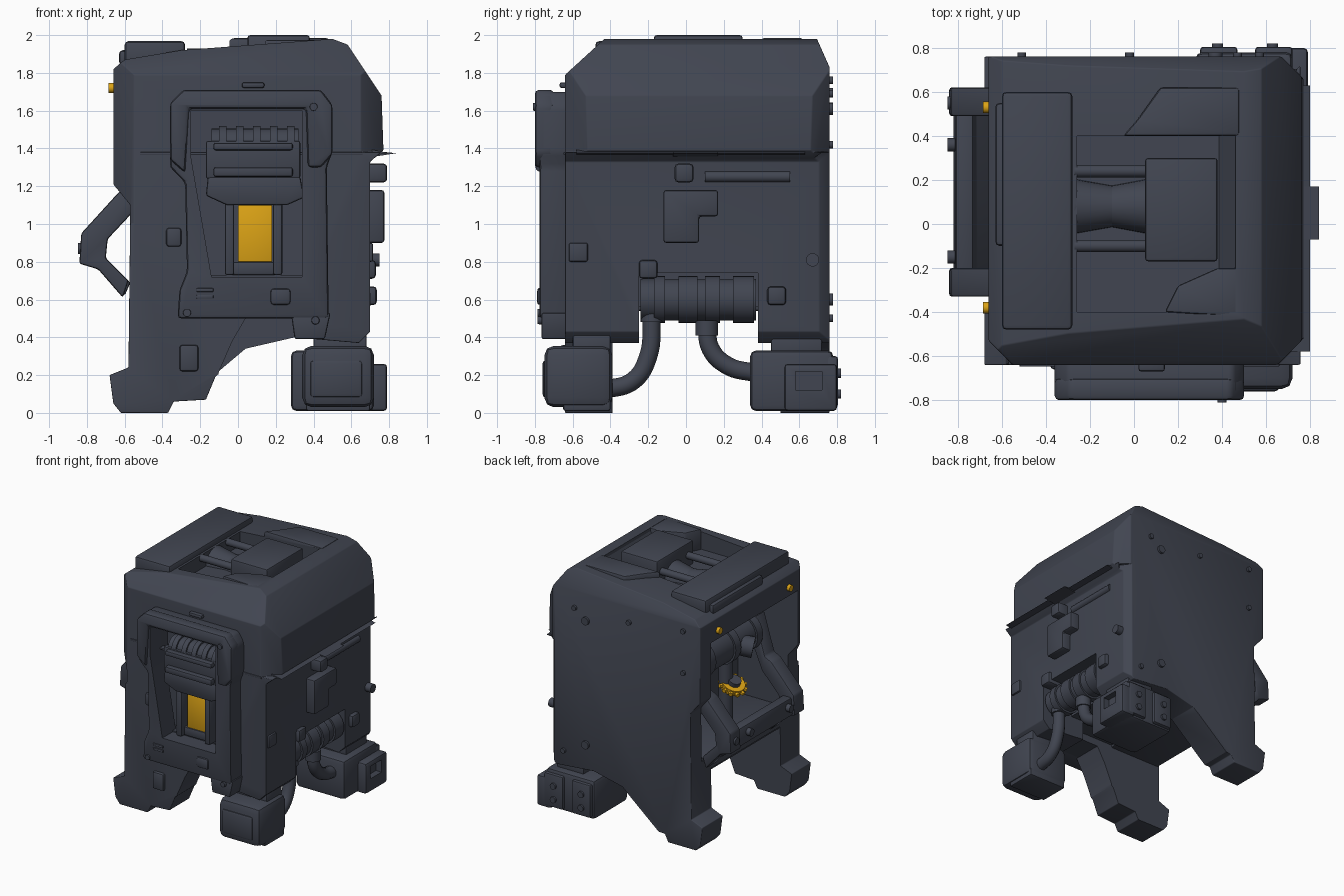
import bpy, bmesh, math
from mathutils import Vector

def material(name, rgb):
    m = bpy.data.materials.new(name)
    m.diffuse_color = (*rgb, 1)
    return m

GREY = material("dark slate", (0.053, 0.060, 0.082))
GOLD = material("amber yellow", (0.72, 0.37, 0.008))

def finish(name, bm, mat=GREY):
    bmesh.ops.recalc_face_normals(bm, faces=bm.faces)
    me = bpy.data.meshes.new(name)
    bm.to_mesh(me)
    bm.free()
    me.materials.append(mat)
    ob = bpy.data.objects.new(name, me)
    bpy.context.collection.objects.link(ob)
    return ob

def prism(name, pts, axis, a, b, bevel=0.0, mat=GREY, seg=2):
    """Extrude a profile along an axis; pts are the two other coordinates in order."""
    place = {'x': lambda p, t: (t, p[0], p[1]), 'y': lambda p, t: (p[0], t, p[1]),
             'z': lambda p, t: (p[0], p[1], t)}[axis]
    bm = bmesh.new()
    lo = [bm.verts.new(place(p, a)) for p in pts]
    hi = [bm.verts.new(place(p, b)) for p in pts]
    bm.faces.new(lo)
    bm.faces.new(hi)
    n = len(pts)
    for i in range(n):
        bm.faces.new((lo[i], lo[(i + 1) % n], hi[(i + 1) % n], hi[i]))
    bmesh.ops.recalc_face_normals(bm, faces=bm.faces)
    if bevel:
        bmesh.ops.bevel(bm, geom=bm.edges[:], offset=bevel, segments=seg, profile=0.5,
                        affect='EDGES', clamp_overlap=True)
    return finish(name, bm, mat)

def box(name, x0, x1, y0, y1, z0, z1, bevel=0.012, mat=GREY):
    return prism(name, [(x0, y0), (x1, y0), (x1, y1), (x0, y1)], 'z', z0, z1, bevel, mat)

def cyl(name, p0, p1, r, mat=GREY, sides=24, r2=None):
    p0, p1 = Vector(p0), Vector(p1)
    d = p1 - p0
    bm = bmesh.new()
    bmesh.ops.create_cone(bm, cap_ends=True, segments=sides, radius1=r,
                          radius2=r if r2 is None else r2, depth=d.length)
    bm.transform(d.to_track_quat('Z', 'Y').to_matrix().to_4x4())
    bmesh.ops.translate(bm, verts=bm.verts, vec=(p0 + p1) / 2)
    return finish(name, bm, mat)

def select(ob):
    bpy.ops.object.select_all(action='DESELECT')
    ob.select_set(True)
    bpy.context.view_layer.objects.active = ob

def boolean(ob, cutter, op='DIFFERENCE'):
    m = ob.modifiers.new("cut", 'BOOLEAN')
    m.object, m.operation, m.solver = cutter, op, 'EXACT'
    select(ob)
    bpy.ops.object.modifier_apply(modifier=m.name)
    bpy.data.objects.remove(cutter)

def tube(name, pts, r):
    cu = bpy.data.curves.new(name, 'CURVE')
    cu.dimensions, cu.bevel_depth, cu.bevel_resolution, cu.use_fill_caps = '3D', r, 4, True
    sp = cu.splines.new('BEZIER')
    sp.bezier_points.add(len(pts) - 1)
    for bp, p in zip(sp.bezier_points, pts):
        bp.co = p
        bp.handle_left_type = bp.handle_right_type = 'AUTO'
    ob = bpy.data.objects.new(name, cu)
    bpy.context.collection.objects.link(ob)
    cu.materials.append(GREY)
    select(ob)
    bpy.ops.object.convert(target='MESH')

# Main housing: front profile crossed with side profile
body = prism("housing", [(-0.68, 0.2), (-0.66, 0.05), (-0.62, 0.0), (-0.37, 0.0), (-0.34, 0.06),
    (-0.17, 0.07), (-0.12, 0.19), (0.04, 0.34), (0.3, 0.4), (0.64, 0.37), (0.70, 0.43),
    (0.70, 1.33), (0.77, 1.39), (0.76, 1.68), (0.58, 1.95), (0.5, 1.98), (-0.3, 1.92),
    (-0.6, 1.87), (-0.66, 1.82), (-0.66, 1.21), (-0.57, 1.1), (-0.58, 0.24)], 'y', -0.9, 0.9)
boolean(body, prism("side_profile", [(-0.64, -0.1), (-0.64, 1.79), (-0.3, 2.1), (0.64, 2.1),
    (0.76, 1.83), (0.76, -0.1)], 'x', -1, 1), 'INTERSECT')
# Chamfered corners of the upper shell and the rear right corner
for z, tri in [(1.0, [(-0.68, -0.51), (-0.51, -0.68), (-0.8, -0.8)]),
               (1.38, [(0.79, -0.50), (0.61, -0.68), (0.9, -0.8)]),
               (1.38, [(0.79, 0.64), (0.65, 0.78), (0.9, 0.9)]),
               (0.0, [(0.72, 0.68), (0.64, 0.78), (0.9, 0.9)])]:
    boolean(body, prism("cutter", tri, 'z', z, 2.3 if z else 1.38))
bev = body.modifiers.new("round", 'BEVEL')
bev.width, bev.segments, bev.limit_method, bev.angle_limit = 0.035, 3, 'ANGLE', math.radians(25)
select(body)
bpy.ops.object.modifier_apply(modifier="round")
# Openings: leg gap, belly, pipe bay, left hatch bay, top well, front recess
for c in [(-1, 1, -0.39, 0.5, -0.2, 0.365), (-1, 1, -0.25, 0.38, -0.2, 0.56),
          (-1, 0.3, -0.39, 0.5, -0.2, 0.56),
          (0.42, 1, -0.25, 0.38, 0.3, 0.74), (-1, -0.12, -0.5, 0.62, 0.66, 1.65),
          (-0.26, 0.46, -0.4, 0.4, 1.81, 2.3), (-0.25, 0.35, -0.9, -0.55, 0.73, 1.6)]:
    boolean(body, box("cutter", *c, bevel=0))
# Inner slopes of the front and back left legs
boolean(body, prism("cutter", [(0.3, -0.1), (0.3, 0.5), (0.04, 0.5), (-0.03, 0.38), (-0.1, 0.22),
                               (-0.14, 0.07), (-0.15, -0.1)], 'y', -0.9, -0.35))
boolean(body, prism("cutter", [(0.3, 0.40), (0.04, 0.34), (-0.28, 0.07), (-0.40, -0.02),
                               (0.3, -0.1)], 'y', 0.3, 0.9))
prism("shell_skirt", [(0.68, 1.36), (0.80, 1.375), (0.68, 1.40)], 'y', -0.58, 0.63)
prism("skirt_tip", [(0.68, 1.35), (0.84, 1.375), (0.68, 1.39)], 'y', -0.07, 0.17)
box("shell_seam_front", -0.52, 0.66, -0.648, -0.6, 1.365, 1.38, 0.004)

# Front panel with its opening
panel = prism("front_panel", [(-0.32, 0.5), (0.48, 0.5), (0.47, 1.3), (0.5, 1.38), (0.5, 1.62),
    (0.45, 1.7), (-0.3, 1.7), (-0.36, 1.62), (-0.36, 1.3), (-0.28, 1.22), (-0.27, 0.75),
    (-0.31, 0.65)], 'y', -0.775, -0.6, 0.02)
boolean(panel, prism("cutter", [(-0.14, 0.72), (0.34, 0.72), (0.34, 1.6), (-0.25, 1.6),
                                (-0.25, 1.36)], 'y', -0.9, -0.5))
prism("panel_apron", [(0.3, 0.39), (0.46, 0.39), (0.49, 0.53), (0.28, 0.53)],
      'y', -0.765, -0.6, 0.012)
prism("panel_hood", [(-0.36, 1.34), (-0.28, 1.27), (-0.26, 1.61), (0.36, 1.61), (0.37, 1.3),
    (0.44, 1.3), (0.5, 1.37), (0.5, 1.63), (0.44, 1.71), (-0.29, 1.71), (-0.36, 1.64)],
      'y', -0.80, -0.7, 0.02)
# Dispenser inside the recess
cyl("dispenser_roll", (-0.14, -0.62, 1.42), (0.32, -0.62, 1.42), 0.085)
for i in range(5):
    cyl("roll_ring", (-0.1 + 0.09 * i, -0.62, 1.42), (-0.06 + 0.09 * i, -0.62, 1.42), 0.098)
box("dispenser_head", -0.17, 0.33, -0.72, -0.55, 1.24, 1.44)
box("head_upper_lip", -0.13, 0.29, -0.76, -0.7, 1.39, 1.43)
box("head_lower_lip", -0.13, 0.29, -0.76, -0.7, 1.25, 1.3)
prism("dispenser_jaw", [(-0.16, 1.25), (0.33, 1.25), (0.35, 1.14), (0.26, 1.1), (-0.06, 1.1),
                        (-0.17, 1.15)], 'y', -0.72, -0.55, 0.012)
for x in (-0.07, 0.185):
    box("tray_rail", x, x + 0.05, -0.7, -0.54, 0.73, 1.11)
box("tray_base", -0.05, 0.23, -0.66, -0.54, 0.73, 0.8)
box("yellow_strip", 0.0, 0.18, -0.655, -0.56, 0.8, 1.1, 0.004, GOLD)
# Front fittings
box("front_button", 0.17, 0.28, -0.79, -0.7, 0.57, 0.66, 0.02)
for z in (0.605, 0.64):
    box("vent_slat", -0.22, -0.13, -0.785, -0.76, z, z + 0.02, 0.005)
box("left_button", -0.38, -0.3, -0.66, -0.6, 0.88, 0.98, 0.015)
box("leg_latch", -0.31, -0.21, -0.665, -0.6, 0.22, 0.36, 0.015)
box("brow_tab", 0.02, 0.14, -0.67, -0.6, 1.72, 1.75)
for x, y, z in [(0.4, -0.81, 1.62), (-0.27, -0.785, 0.53), (0.41, -0.785, 0.49)]:
    cyl("panel_bolt", (x, -0.7, z), (x, y, z), 0.028, r2=0.02)

# Top: left slab, well box, rods and waisted spool
box("top_slab", -0.6, -0.28, -0.48, 0.6, 1.82, 1.968, 0.02)
box("slab_tab", -0.63, -0.5, -0.1, 0.55, 1.84, 1.92, 0.02)
box("well_box", 0.05, 0.38, -0.17, 0.3, 1.78, 2.0, 0.015)
for y in (-0.1, 0.24):
    cyl("well_rod", (-0.27, y, 1.9), (0.06, y, 1.9), 0.028)
cyl("spool_left", (-0.27, 0.08, 1.8), (-0.1, 0.08, 1.8), 0.125, r2=0.095)
cyl("spool_right", (-0.1, 0.08, 1.8), (0.06, 0.08, 1.8), 0.095, r2=0.125)
prism("top_rim_back", [(-0.05, 0.4), (0.48, 0.4), (0.48, 0.62), (0.12, 0.62), (0.02, 0.48)],
      'z', 1.9, 1.985, 0.015)
prism("top_rim_front", [(0.14, -0.4), (0.2, -0.28), (0.38, -0.2), (0.48, -0.2), (0.48, -0.42)],
      'z', 1.78, 1.975, 0.012)
prism("well_slope", [(0.38, 1.8), (0.52, 1.8), (0.52, 1.96), (0.47, 1.97)], 'y', -0.4, 0.4)

# Left bay: hatch frame with arms, motor, yellow gear and lamps
for y in (-0.33, 0.49):
    prism("hatch_arm", [(-0.36, 1.50), (-0.48, 1.5), (-0.57, 1.2), (-0.63, 1.17), (-0.83, 0.95),
        (-0.84, 0.79), (-0.74, 0.76), (-0.61, 0.61), (-0.58, 0.7), (-0.7, 0.82), (-0.69, 0.92),
        (-0.54, 1.08)], 'y', y, y + 0.13, 0.012)
prism("hatch_tray", [(-0.81, 0.93), (-0.82, 0.79), (-0.74, 0.76), (-0.60, 0.62), (-0.57, 0.69),
    (-0.72, 0.84), (-0.73, 0.93)], 'y', -0.28, 0.58, 0.012)
for y in (-0.15, 0.36, 0.55):
    cyl("hatch_knob", (-0.8, y, 0.87), (-0.848, y, 0.87), 0.03)
box("bay_floor", -0.57, -0.1, -0.5, 0.62, 0.54, 0.68)
cyl("motor", (-0.4, -0.2, 1.38), (-0.4, 0.5, 1.38), 0.14)
for y in (-0.2, 0.08, 0.4):
    cyl("motor_band", (-0.4, y, 1.38), (-0.4, y + 0.07, 1.38), 0.155)
cyl("motor_port", (-0.4, 0.06, 1.38), (-0.58, -0.04, 1.34), 0.08)
cyl("motor_stem", (-0.40, 0.06, 0.68), (-0.40, 0.06, 1.4), 0.055)
tilt = Vector((-0.42, 0.1, 0.9)).normalized()
hub = Vector((-0.45, 0.04, 1.03))
side = tilt.cross(Vector((0, 1, 0))).normalized()
cyl("gear_hub", hub - tilt * 0.05, hub + tilt * 0.06, 0.05)
cyl("yellow_gear", hub - tilt * 0.025, hub + tilt * 0.025, 0.09, GOLD)
for i in range(12):
    a = i * math.tau / 12
    d = side * math.cos(a) + tilt.cross(side) * math.sin(a)
    cyl("gear_tooth", hub + d * 0.08, hub + d * 0.11, 0.018, GOLD, 6)
for y in (-0.38, 0.53):
    cyl("yellow_lamp", (-0.64, y, 1.72), (-0.685, y, 1.72), 0.026, GOLD, 16)

# Right side: pipe bay with canister and hoses
cyl("canister", (0.58, -0.24, 0.6), (0.58, 0.37, 0.6), 0.11)
for y, w in [(-0.17, 0.06), (-0.04, 0.1), (0.1, 0.08), (0.25, 0.11)]:
    cyl("canister_band", (0.58, y, 0.6), (0.58, y + w, 0.6), 0.125)
box("canister_clamp", 0.52, 0.73, -0.25, -0.15, 0.71, 0.81, 0.02)
for y, z in [(-0.18, 0.52), (0.11, 0.45)]:
    cyl("hose_collar", (0.6, y, z - 0.04), (0.6, y, z + 0.04), 0.06)
tube("front_hose", [(0.6, -0.18, 0.52), (0.6, -0.2, 0.3), (0.6, -0.28, 0.17), (0.6, -0.44, 0.12)], 0.048)
tube("rear_hose", [(0.6, 0.11, 0.48), (0.6, 0.13, 0.34), (0.6, 0.22, 0.25), (0.6, 0.37, 0.21)], 0.048)
# Right side fittings
prism("side_plate", [(-0.12, 0.9), (0.07, 0.9), (0.07, 1.04), (0.17, 1.04), (0.17, 1.18),
                     (-0.12, 1.18)], 'x', 0.66, 0.775, 0.015)
cyl("side_rail", (0.69, 0.1, 1.25), (0.69, 0.55, 1.25), 0.03)
box("side_button", 0.66, 0.79, -0.06, 0.04, 1.22, 1.32, 0.02)
box("rear_button", 0.66, 0.735, 0.43, 0.53, 0.57, 0.67, 0.02)
box("front_socket", 0.68, 0.715, -0.62, -0.52, 0.8, 0.9, 0.01)
cyl("side_bolt", (0.66, 0.67, 0.81), (0.75, 0.67, 0.81), 0.035)

# Right feet
box("front_foot", 0.34, 0.72, -0.75, -0.39, 0.03, 0.355, 0.05)
box("front_foot_sole", 0.36, 0.70, -0.65, -0.40, 0.01, 0.08)
box("front_foot_pad", 0.38, 0.66, -0.76, -0.7, 0.08, 0.28, 0.02)
box("front_ankle", 0.4, 0.68, -0.6, -0.4, 0.3, 0.42)
box("rear_foot", 0.28, 0.72, 0.34, 0.78, 0.01, 0.33, 0.03)
cheek = box("rear_foot_cheek", 0.66, 0.79, 0.52, 0.8, 0.01, 0.26, 0.02)
boolean(cheek, box("cutter", 0.74, 0.9, 0.58, 0.72, 0.12, 0.22, bevel=0))
box("rear_ankle", 0.42, 0.66, 0.45, 0.72, 0.3, 0.42)
for x in (0.3, 0.55):
    box("rear_foot_block", x, x + 0.17, 0.74, 0.805, 0.03, 0.3, 0.015)
    for z in (0.1, 0.21):
        cyl("rear_foot_bolt", (x + 0.08, 0.79, z), (x + 0.08, 0.82, z), 0.025)
# Bolts on the flat back
for x, z, r in [(0.47, 1.69, 0.02), (0.37, 1.61, 0.032), (-0.02, 1.7, 0.02), (-0.51, 1.76, 0.02),
                (-0.51, 1.42, 0.02), (0.37, 0.6, 0.032), (0.57, 0.5, 0.02)]:
    cyl("back_bolt", (x, 0.74, z), (x, 0.778, z), r, sides=16)

bpy.ops.object.select_all(action='SELECT')
bpy.context.view_layer.objects.active = body
bpy.ops.object.shade_smooth_by_angle(angle=math.radians(32))
